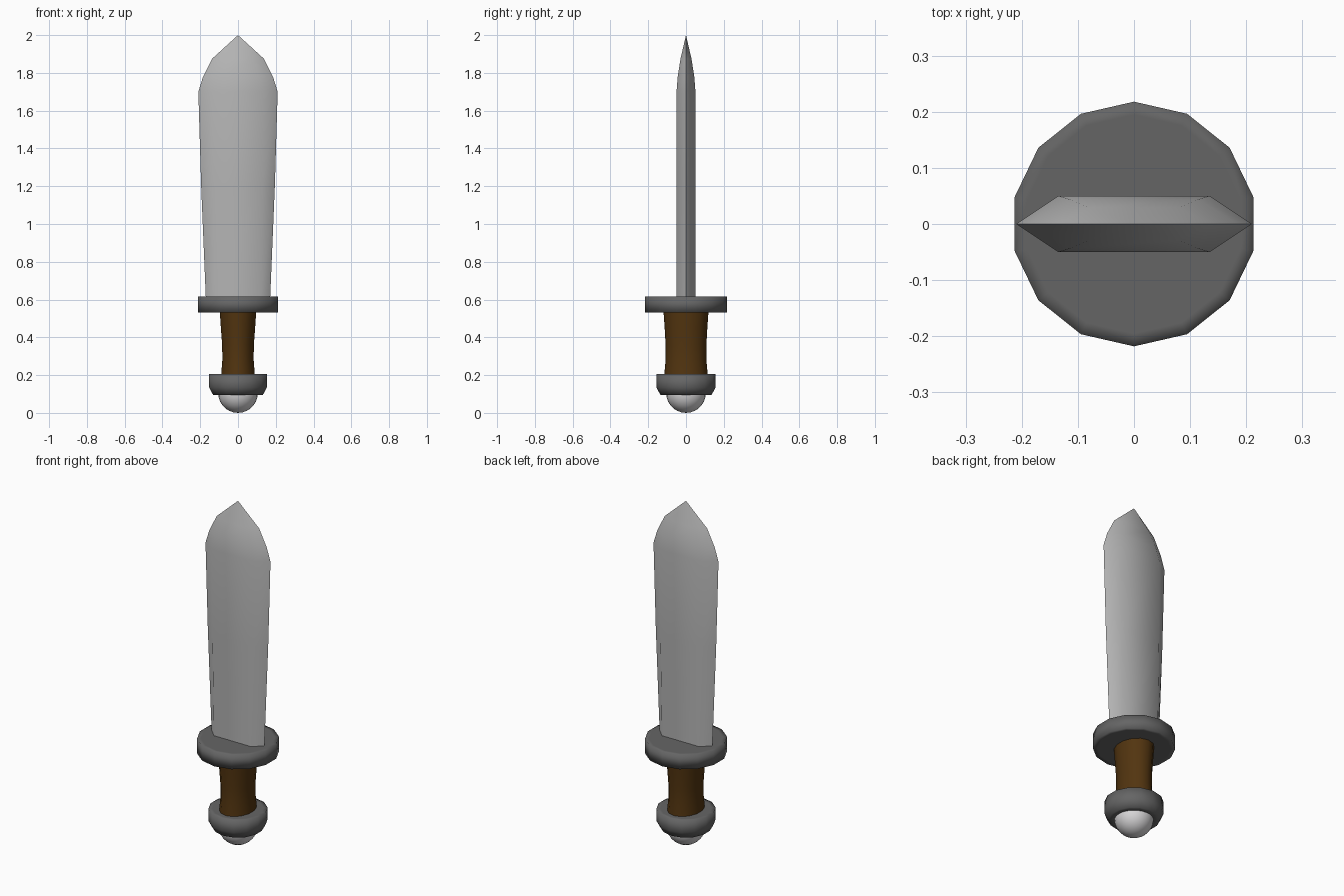
import bpy, bmesh, math

if "Cube" in bpy.data.objects:
    bpy.data.objects.remove(bpy.data.objects["Cube"], do_unlink=True)


def material(name, rgb):
    mat = bpy.data.materials.new(name)
    mat.use_nodes = True
    mat.diffuse_color = (*rgb, 1)
    mat.node_tree.nodes["Principled BSDF"].inputs["Base Color"].default_value = (*rgb, 1)
    return mat


steel = material("blade steel", (0.46, 0.46, 0.46))
iron = material("dark iron", (0.13, 0.13, 0.13))
leather = material("brown leather", (0.085, 0.035, 0.005))
silver = material("pale silver", (0.68, 0.67, 0.68))


def ring(sides, z, rx, ry):
    # First corner points along +y
    turn = math.tau / sides
    return [(rx * math.sin(i * turn), ry * math.cos(i * turn), z) for i in range(sides)]


def loft(name, rings, mat, sharp_angle, sharp_caps=False):
    """Skin a stack of rings; a one-point ring closes to a tip."""
    bm = bmesh.new()
    rows = [[bm.verts.new(p) for p in r] for r in rings]
    for low, high in zip(rows, rows[1:]):
        n = max(len(low), len(high))
        for i in range(n):
            j = (i + 1) % n
            corners = [low[i % len(low)], low[j % len(low)], high[j % len(high)], high[i % len(high)]]
            bm.faces.new(list(dict.fromkeys(corners)))
    for row in (rows[0], rows[-1]):
        if len(row) > 2:
            cap = bm.faces.new(row)
            for e in cap.edges:
                e.smooth = not sharp_caps
    bmesh.ops.recalc_face_normals(bm, faces=bm.faces)
    for f in bm.faces:
        f.smooth = True
    for e in bm.edges:
        if e.calc_face_angle(0) > math.radians(sharp_angle):
            e.smooth = False
    mesh = bpy.data.meshes.new(name)
    bm.to_mesh(mesh)
    bm.free()
    mesh.materials.append(mat)
    obj = bpy.data.objects.new(name, mesh)
    bpy.context.collection.objects.link(obj)
    return obj


# Blade: six-sided section, (height, half width, flat half width, half thickness)
sections = [(0.6, 0.17, 0.12, 0.05), (1.2, 0.195, 0.13, 0.05), (1.7, 0.21, 0.135, 0.05),
            (1.78, 0.185, 0.115, 0.044), (1.875, 0.137, 0.08, 0.029)]
blade = [[(w, 0, z), (f, t, z), (-f, t, z), (-w, 0, z), (-f, -t, z), (f, -t, z)]
         for z, w, f, t in sections]
loft("blade", blade + [[(0, 0, 2)]], steel, 55)

# Guard: disc whose rim shades softly into its flat caps
guard = [(0.532, 0.195), (0.532, 0.218), (0.615, 0.218), (0.615, 0.195)]
loft("guard", [ring(14, z, r, r) for z, r in guard], iron, 120, True)

# Grip: oval and slightly waisted
grip = [(0.18, 0.093, 0.117), (0.28, 0.085, 0.108), (0.36, 0.086, 0.108),
        (0.45, 0.093, 0.113), (0.55, 0.1, 0.12)]
loft("grip", [ring(14, z, rx, ry) for z, rx, ry in grip], leather, 60)

# Pommel collar: narrows at the bottom
collar = [(0.095, 0.115), (0.095, 0.135), (0.135, 0.157), (0.205, 0.157), (0.205, 0.135)]
loft("pommel_collar", [ring(14, z, r, r) for z, r in collar], iron, 120, True)

# Pommel ball
bpy.ops.mesh.primitive_uv_sphere_add(segments=24, ring_count=14, radius=0.105, location=(0, 0, 0.105))
ball = bpy.context.object
ball.name = "pommel_ball"
ball.data.materials.append(silver)
bpy.ops.object.shade_smooth()
